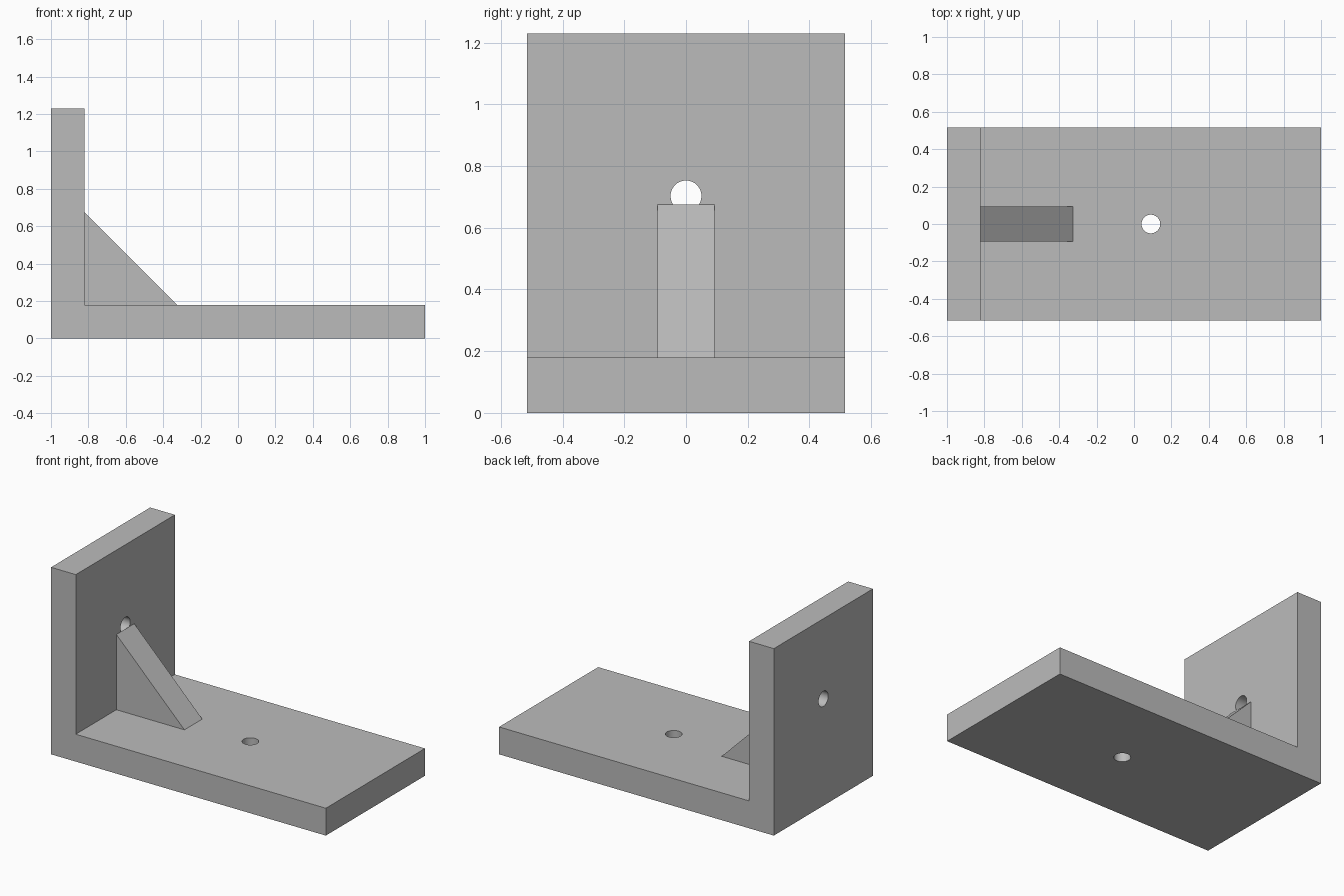
import bpy
import bmesh
from math import pi

if "Cube" in bpy.data.objects:
    bpy.data.objects.remove(bpy.data.objects["Cube"], do_unlink=True)

LENGTH, WIDTH, HEIGHT, THICK = 2.0, 1.03, 1.23, 0.18
HOLE_R = 0.05
INNER_X = -LENGTH / 2 + THICK

grey = bpy.data.materials.new("plain grey")
grey.use_nodes = True
GREY = (0.5, 0.5, 0.5, 1.0)
grey.diffuse_color = GREY
grey.node_tree.nodes["Principled BSDF"].inputs["Base Color"].default_value = GREY


def extrude_profile(name, profile, width):
    """Extrude an x-z outline along y, centred on y = 0."""
    bm = bmesh.new()
    face = bm.faces.new([bm.verts.new((x, -width / 2, z)) for x, z in profile])
    result = bmesh.ops.extrude_face_region(bm, geom=[face])
    moved = [v for v in result["geom"] if isinstance(v, bmesh.types.BMVert)]
    bmesh.ops.translate(bm, verts=moved, vec=(0, width, 0))
    bmesh.ops.recalc_face_normals(bm, faces=bm.faces)
    mesh = bpy.data.meshes.new(name)
    bm.to_mesh(mesh)
    bm.free()
    mesh.materials.append(grey)
    obj = bpy.data.objects.new(name, mesh)
    bpy.context.collection.objects.link(obj)
    return obj


def drill(target, name, location, rotation):
    """Cut a round through hole with a hidden cylinder."""
    bpy.ops.mesh.primitive_cylinder_add(vertices=48, radius=HOLE_R, depth=THICK * 2,
                                        location=location, rotation=rotation)
    cutter = bpy.context.object
    cutter.name = name
    cutter.data.materials.append(grey)
    mod = target.modifiers.new(name, "BOOLEAN")
    mod.operation = "DIFFERENCE"
    mod.solver = "EXACT"
    mod.object = cutter
    bpy.context.view_layer.objects.active = target
    bpy.ops.object.modifier_apply(modifier=mod.name)
    bpy.data.objects.remove(cutter, do_unlink=True)


# L-shaped body: base plate and upright wall in one piece
half = LENGTH / 2
bracket = extrude_profile("angle_bracket", [
    (-half, 0), (half, 0), (half, THICK), (INNER_X, THICK),
    (INNER_X, HEIGHT), (-half, HEIGHT)], WIDTH)

# Bolt holes through the base and the wall
drill(bracket, "base_hole", (0.09, 0, THICK / 2), (0, 0, 0))
drill(bracket, "wall_hole", (-half + THICK / 2, 0, 0.703), (0, pi / 2, 0))

# Triangular stiffening rib in the inner corner
rib = extrude_profile("corner_rib", [
    (INNER_X, THICK), (-0.325, THICK), (INNER_X, 0.675)], 0.186)

# Smooth hole walls, crisp edges elsewhere
bpy.ops.object.select_all(action="DESELECT")
bracket.select_set(True)
bpy.context.view_layer.objects.active = bracket
bpy.ops.object.shade_smooth_by_angle(angle=pi / 6)
